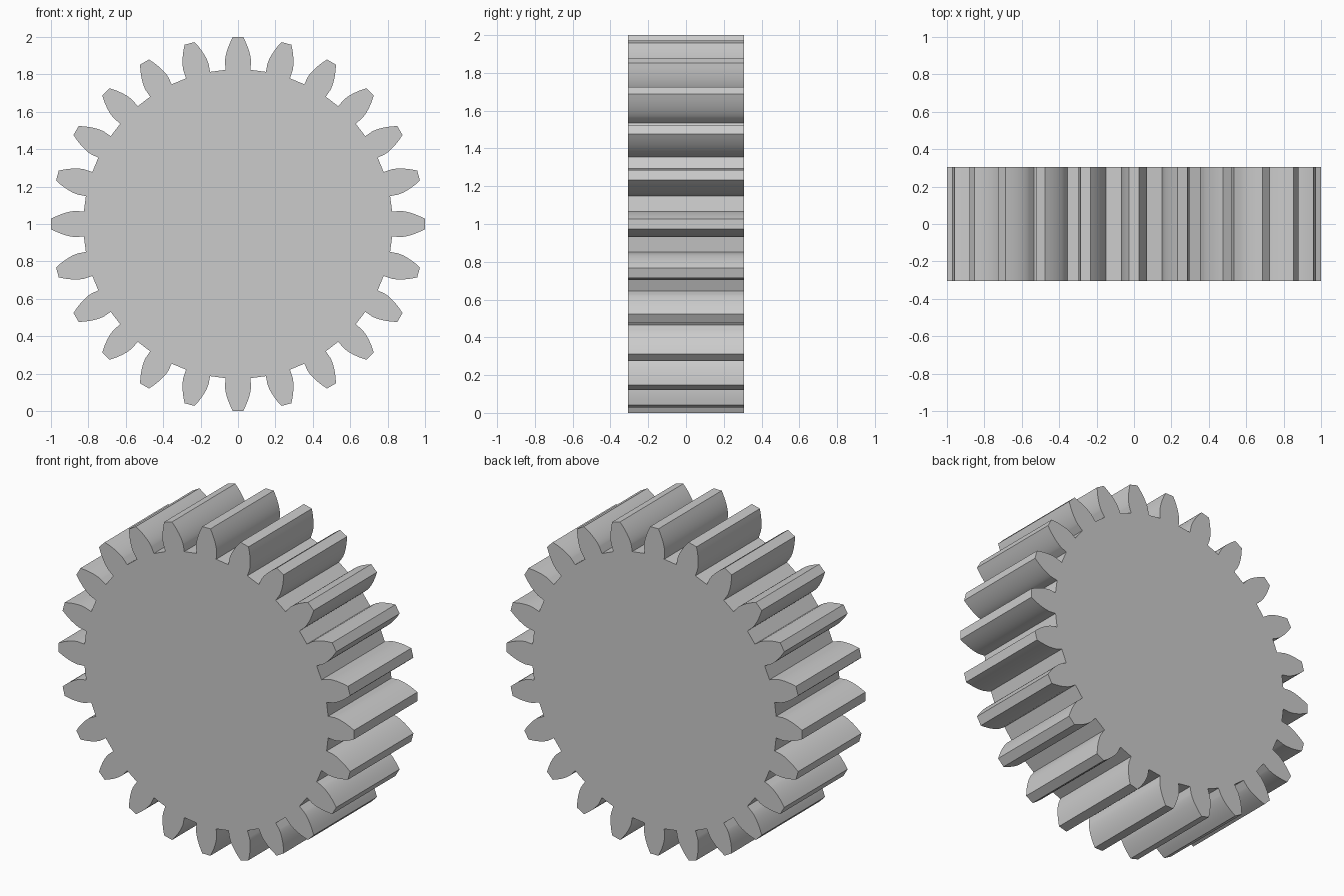
import bpy, bmesh
from math import sin, cos, tan, acos, radians, pi

if "Cube" in bpy.data.objects:
    bpy.data.objects.remove(bpy.data.objects["Cube"])

TEETH, TIP, DEPTH = 24, 1.0, 0.612
MODULE = 2 * TIP / (TEETH + 2)
PITCH = MODULE * TEETH / 2
ROOT = PITCH - 1.25 * MODULE
BASE = PITCH * cos(radians(20))


def half_angle(r):
    """Half the tooth's angular width at radius r (involute flank)."""
    inv = lambda a: tan(a) - a
    a = acos(min(1, BASE / max(r, BASE)))
    return pi / (2 * TEETH) + inv(radians(20)) - inv(a)


# One tooth flank from root to tip, mirrored for the other side
steps = 8
radii = [ROOT] + [BASE + (TIP - BASE) * (i / steps) ** 1.5 for i in range(steps + 1)]
flank = [(r, half_angle(r)) for r in radii]
tooth = [(r, -a) for r, a in flank] + [(r, a) for r, a in reversed(flank)]

# Full gear outline, extruded along y
bm = bmesh.new()
outline = []
for k in range(TEETH):
    for r, a in tooth:
        t = 2 * pi * k / TEETH + a
        outline.append(bm.verts.new((r * sin(t), -DEPTH / 2, TIP + r * cos(t))))
front = bm.faces.new(outline)
back = bmesh.ops.extrude_face_region(bm, geom=[front], use_keep_orig=True)["geom"]
bmesh.ops.translate(bm, vec=(0, DEPTH, 0),
                    verts=[v for v in back if isinstance(v, bmesh.types.BMVert)])
bmesh.ops.recalc_face_normals(bm, faces=bm.faces)

mesh = bpy.data.meshes.new("spur_gear")
bm.to_mesh(mesh)
bm.free()
gear = bpy.data.objects.new("spur_gear", mesh)
bpy.context.collection.objects.link(gear)

# Smooth flanks, crisp tooth edges
bpy.context.view_layer.objects.active = gear
gear.select_set(True)
bpy.ops.object.shade_smooth_by_angle(angle=radians(25))
